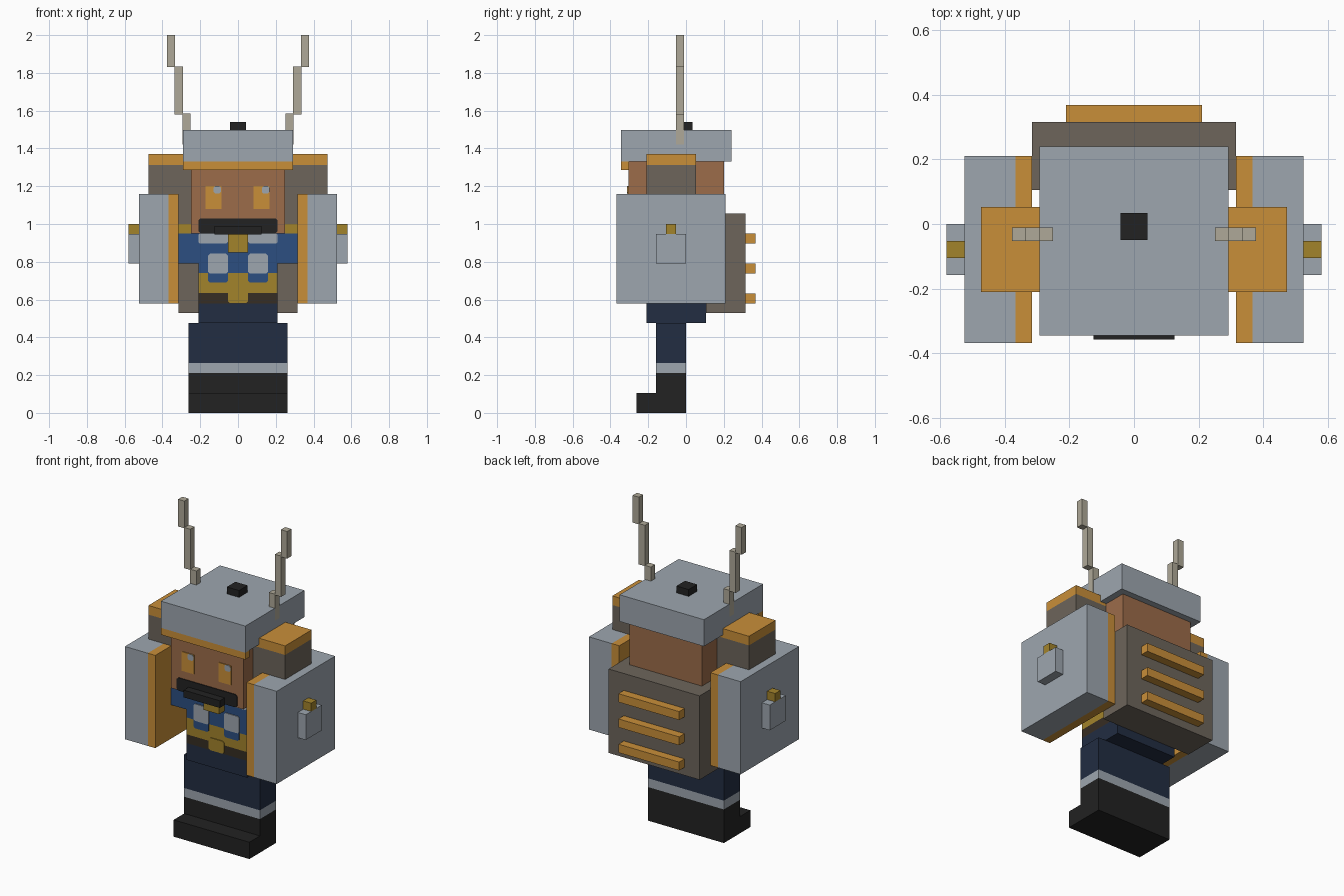
import bpy

if "Cube" in bpy.data.objects:
    bpy.data.objects.remove(bpy.data.objects["Cube"])


def material(name, r, g, b):
    lin = [((c / 255 + 0.055) / 1.055) ** 2.4 for c in (r, g, b)]
    m = bpy.data.materials.new(name)
    m.diffuse_color = (*lin, 1)
    m.use_nodes = True
    m.node_tree.nodes["Principled BSDF"].inputs["Base Color"].default_value = m.diffuse_color
    return m


GREY = material("steel_grey", 157, 166, 175)
ORANGE = material("orange", 201, 143, 57)
STONE = material("stone_brown", 109, 101, 91)
NAVY = material("navy", 34, 45, 66)
BLACK = material("black", 34, 34, 34)
SKIN = material("skin", 156, 108, 74)
BLUE = material("blue", 44, 79, 129)
GOLD = material("gold", 162, 131, 43)
BONE = material("bone", 175, 169, 152)
BELT = material("belt_brown", 54, 45, 35)


def add(name, verts, faces, mat):
    me = bpy.data.meshes.new(name)
    me.from_pydata(verts, [], faces)
    me.materials.append(mat)
    ob = bpy.data.objects.new(name, me)
    bpy.context.collection.objects.link(ob)
    return ob


def box(name, x, y, z, mat):
    """Box from (min, max) ranges."""
    verts = [(a, b, c) for c in z for b in y for a in x]
    faces = [(0, 2, 3, 1), (4, 5, 7, 6), (0, 1, 5, 4),
             (2, 6, 7, 3), (0, 4, 6, 2), (1, 3, 7, 5)]
    return add(name, verts, faces, mat)


def pair(name, x, y, z, mat):
    """Mirrored left and right boxes."""
    box("right_" + name, x, y, z, mat)
    box("left_" + name, (-x[1], -x[0]), y, z, mat)


def plate(name, x, z, front, mat, cut=0.0, t=0.005):
    """Thin painted plate on a front face, with cut corners."""
    if not cut:
        return box(name, x, (front - t, front + 0.002), z, mat)
    (a, b), (c, d) = x, z
    ring = [(a + cut, c), (b - cut, c), (b, c + cut), (b, d - cut),
            (b - cut, d), (a + cut, d), (a, d - cut), (a, c + cut)]
    verts = [(p, y, q) for y in (front - t, front + 0.002) for p, q in ring]
    faces = [tuple(range(8)), tuple(range(15, 7, -1))]
    faces += [(i, i + 8, (i + 1) % 8 + 8, (i + 1) % 8) for i in range(8)]
    return add(name, verts, faces, mat)


# Legs and boots
box("boot_toes", (-0.262, 0.262), (-0.262, -0.158), (0, 0.105), BLACK)
box("boots", (-0.262, 0.262), (-0.158, 0), (0, 0.21), BLACK)
box("boot_band", (-0.262, 0.262), (-0.158, 0), (0.21, 0.265), GREY)
box("trousers", (-0.262, 0.262), (-0.158, 0), (0.265, 0.475), NAVY)
box("hips", (-0.21, 0.21), (-0.21, 0.105), (0.475, 0.58), NAVY)

# Torso layers
for name, z, mat in (("belt", (0.58, 0.635), BELT),
                     ("gold_waist", (0.635, 0.74), GOLD),
                     ("blue_chest", (0.74, 0.95), BLUE)):
    box(name, (-0.21, 0.21), (-0.21, 0.105), z, mat)

# Torso front details
plate("belt_buckle", (-0.053, 0.053), (0.582, 0.66), -0.21, GOLD, 0.01)
box("collar_clasp", (-0.053, 0.053), (-0.263, -0.2), (0.85, 0.955), GOLD)
for side, s in (("right", 1), ("left", -1)):
    def span(a, b):
        return (a, b) if s > 0 else (-b, -a)
    plate(side + "_collar_patch", span(0.053, 0.21), (0.897, 0.95), -0.21, GREY, 0.008)
    plate(side + "_pocket_trim", span(0.053, 0.158), (0.69, 0.75), -0.21, BLUE, 0.01, 0.004)
    plate(side + "_chest_pocket", span(0.053, 0.158), (0.737, 0.843), -0.21, GREY, 0.01)

# Arms and shoulder pads
pair("sleeve", (0.21, 0.315), (-0.21, 0.053), (0.79, 0.95), BLUE)
pair("sleeve_cuff", (0.21, 0.317), (-0.21, 0.053), (0.95, 1.0), GOLD)
pair("shoulder", (0.21, 0.473), (-0.21, 0.053), (1.0, 1.313), STONE)
pair("shoulder_cap", (0.21, 0.473), (-0.21, 0.053), (1.313, 1.37), ORANGE)

# Arm shields with side knobs
pair("shield_lining", (0.315, 0.367), (-0.368, 0.21), (0.58, 1.16), ORANGE)
pair("shield", (0.367, 0.525), (-0.368, 0.21), (0.58, 1.16), GREY)
pair("shield_knob", (0.525, 0.58), (-0.158, 0), (0.79, 0.948), GREY)
pair("knob_tip", (0.525, 0.58), (-0.105, -0.053), (0.948, 1.0), GOLD)

# Backpack with three bars
box("backpack", (-0.315, 0.315), (0.105, 0.315), (0.53, 1.055), STONE)
for i in range(3):
    z = 0.58 + 0.158 * i
    box("backpack_bar_%d" % (i + 1), (-0.21, 0.21), (0.315, 0.368), (z, z + 0.053), ORANGE)

# Head and face
FACE = -0.305
box("head", (-0.25, 0.25), (FACE, 0.2), (0.95, 1.33), SKIN)
plate("moustache", (-0.21, 0.21), (0.95, 1.03), FACE, BLACK, 0.012)
box("mouth_guard", (-0.125, 0.125), (-0.358, -0.3), (0.945, 0.99), BLACK)
for side, x in (("left", -0.173), ("right", 0.083)):
    plate(side + "_eye", (x, x + 0.085), (1.08, 1.2), FACE, ORANGE)
    plate(side + "_pupil", (x + 0.043, x + 0.083), (1.162, 1.2), FACE, GREY, 0.008, 0.008)

# Hat with trim, button and stepped antennae
box("hat", (-0.292, 0.292), (-0.345, 0.24), (1.33, 1.497), GREY)
box("hat_trim", (-0.292, 0.292), (-0.345, FACE + 0.003), (1.287, 1.33), ORANGE)
box("hat_button", (-0.042, 0.042), (-0.05, 0.034), (1.497, 1.54), BLACK)
for i, z in enumerate(((1.42, 1.585), (1.58, 1.835), (1.83, 2.0))):
    x = 0.251 + 0.0415 * i
    pair("antenna_%d" % (i + 1), (x, x + 0.043), (-0.053, -0.011), z, BONE)
